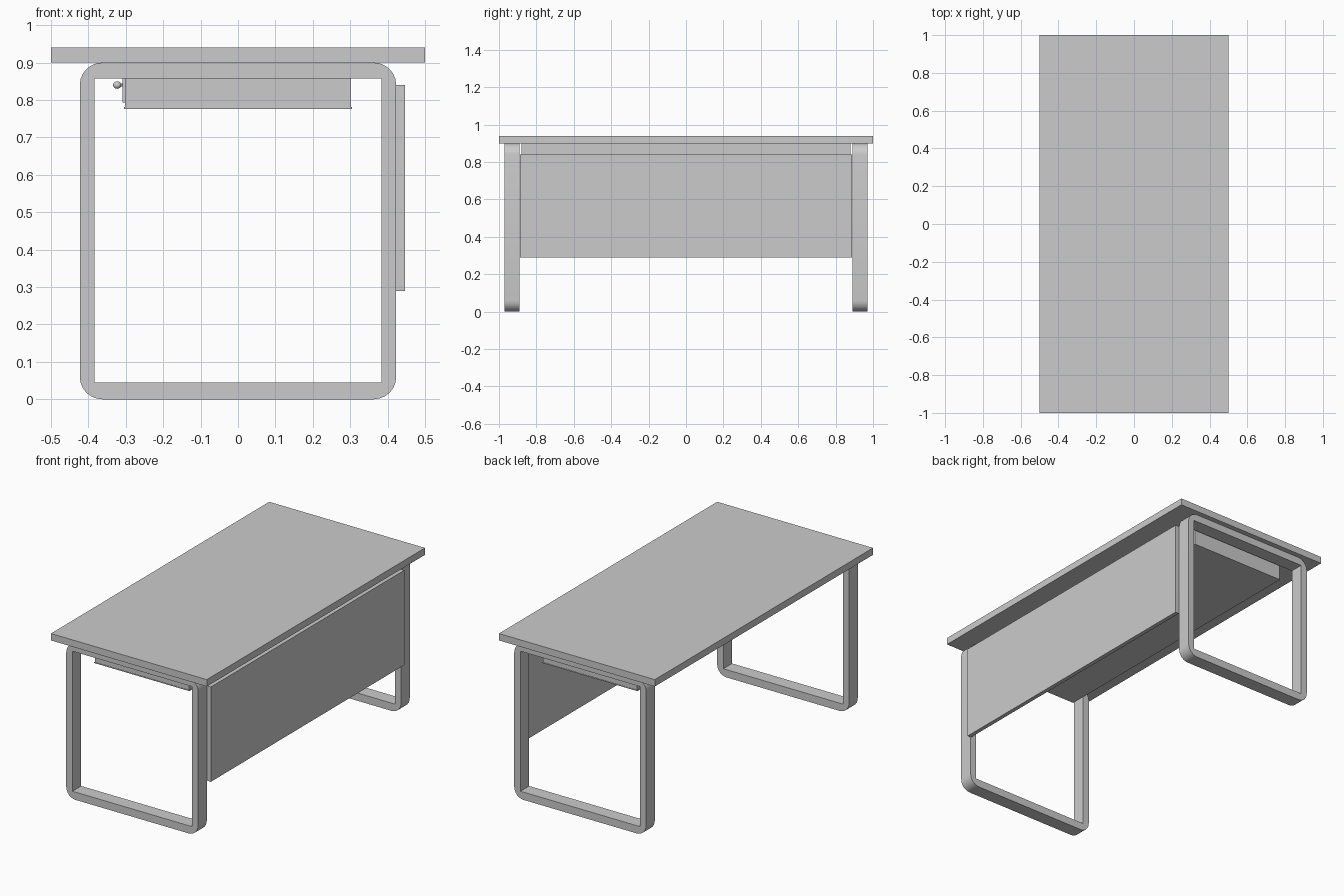
import bpy
from math import sin, cos, pi

if "Cube" in bpy.data.objects:
    bpy.data.objects.remove(bpy.data.objects["Cube"])


def box(name, x, y, z):
    bpy.ops.mesh.primitive_cube_add(size=1, location=(sum(x) / 2, sum(y) / 2, sum(z) / 2))
    ob = bpy.context.object
    ob.name = name
    ob.scale = (x[1] - x[0], y[1] - y[0], z[1] - z[0])
    bpy.ops.object.transform_apply(location=False, rotation=False, scale=True)
    return ob


def rounded_rect(x, z0, z1, r, n=6):
    pts = []
    corners = [(x - r, z1 - r), (r - x, z1 - r), (r - x, z0 + r), (x - r, z0 + r)]
    for k, (cx, cz) in enumerate(corners):
        for i in range(n + 1):
            a = (k + i / n) * pi / 2
            pts.append((cx + r * cos(a), cz + r * sin(a)))
    return pts


def leg_frame(name, y):
    # Rounded outside outline with a square-cornered opening, extruded in y
    cu = bpy.data.curves.new(name, 'CURVE')
    cu.dimensions = '2D'
    cu.fill_mode = 'BOTH'
    cu.extrude = 0.04
    opening = [(0.383, 0.857), (-0.383, 0.857), (-0.383, 0.045), (0.383, 0.045)]
    for pts in (rounded_rect(0.423, 0, 0.90, 0.06), opening):
        sp = cu.splines.new('POLY')
        sp.points.add(len(pts) - 1)
        for p, (px, pz) in zip(sp.points, pts):
            p.co = (px, pz, 0, 1)
        sp.use_cyclic_u = True
    ob = bpy.data.objects.new(name, cu)
    bpy.context.collection.objects.link(ob)
    ob.location = (0, y, 0)
    ob.rotation_euler = (pi / 2, 0, 0)
    bpy.ops.object.select_all(action='DESELECT')
    ob.select_set(True)
    bpy.context.view_layer.objects.active = ob
    bpy.ops.object.convert(target='MESH')
    bpy.ops.object.shade_smooth_by_angle()


# Worktop and the two loop legs
box("desk_top", (-0.5, 0.5), (-1, 1), (0.90, 0.94))
leg_frame("front_leg", -0.93)
leg_frame("back_leg", 0.93)

# Modesty panel on the visitor side
box("modesty_panel", (0.423, 0.447), (-0.887, 0.887), (0.29, 0.84))

# Drawer case under the top with a thin bottom board
box("drawer_case", (-0.302, 0.302), (-0.88, 0.88), (0.781, 0.90))
box("drawer_case_bottom", (-0.305, 0.305), (-0.882, 0.882), (0.776, 0.781))

# Three drawer fronts with knobs on the sitting side
for i, y in enumerate((-0.58, 0, 0.58)):
    box(f"drawer_front_{i + 1}", (-0.309, -0.302), (y - 0.28, y + 0.28), (0.793, 0.892))
    bpy.ops.mesh.primitive_cylinder_add(vertices=12, radius=0.004, depth=0.014,
                                        location=(-0.314, y, 0.84), rotation=(0, pi / 2, 0))
    bpy.context.object.name = f"knob_stem_{i + 1}"
    bpy.ops.object.shade_smooth_by_angle()
    bpy.ops.mesh.primitive_uv_sphere_add(segments=16, ring_count=10, radius=0.01,
                                         location=(-0.323, y, 0.84))
    knob = bpy.context.object
    knob.name = f"knob_{i + 1}"
    knob.scale.x = 1.1
    bpy.ops.object.shade_smooth()
